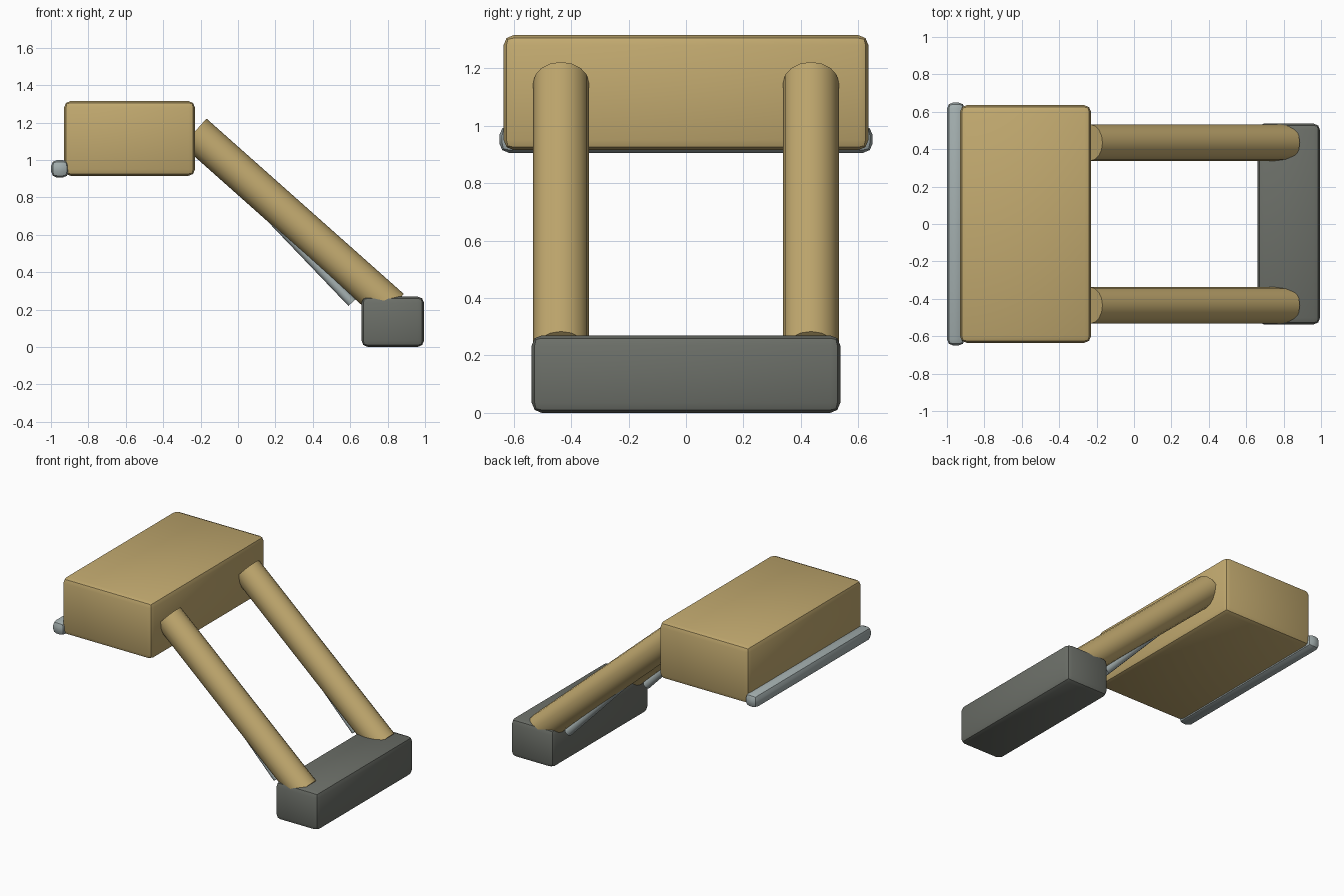
import bpy
import math
from mathutils import Vector

cube = bpy.data.objects.get("Cube")
if cube:
    bpy.data.objects.remove(cube, do_unlink=True)


def material(name, color):
    mat = bpy.data.materials.new(name)
    mat.use_nodes = True
    mat.diffuse_color = (*color, 1)
    mat.node_tree.nodes["Principled BSDF"].inputs["Base Color"].default_value = (*color, 1)
    return mat


TAN = material("tan", (0.54, 0.40, 0.16))
DARK = material("dark_grey", (0.15, 0.16, 0.14))
STEEL = material("pale_steel", (0.37, 0.43, 0.43))


def finish(obj, name, mat):
    obj.name = name
    obj.data.materials.append(mat)
    bpy.ops.object.shade_smooth_by_angle(angle=math.radians(40))
    return obj


def rounded_box(name, low, high, bevel, mat):
    low, high = Vector(low), Vector(high)
    bpy.ops.mesh.primitive_cube_add(size=1, location=(low + high) / 2)
    obj = bpy.context.object
    obj.scale = high - low
    bpy.ops.object.transform_apply(location=False, rotation=False, scale=True)
    mod = obj.modifiers.new("rounded_edges", "BEVEL")
    mod.width = bevel
    mod.segments = 2
    bpy.ops.object.modifier_apply(modifier=mod.name)
    return finish(obj, name, mat)


def rod(name, start, end, radius, sides, mat):
    start, end = Vector(start), Vector(end)
    axis = end - start
    bpy.ops.mesh.primitive_cylinder_add(
        vertices=sides, radius=radius, depth=axis.length, location=(start + end) / 2,
        rotation=axis.to_track_quat("Z", "Y").to_euler())
    return finish(bpy.context.object, name, mat)


# Raised block, trim bar along its outer lower edge, and foot block
rounded_box("upper_block", (-0.93, -0.635, 0.915), (-0.23, 0.635, 1.315), 0.035, TAN)
rounded_box("edge_bar", (-1.0, -0.65, 0.905), (-0.905, 0.65, 1.0), 0.034, STEEL)
rounded_box("foot_block", (0.66, -0.537, 0.0), (0.995, 0.537, 0.27), 0.035, DARK)

# Sloping arms with a thin brace under each
for side, y in (("left", 0.435), ("right", -0.435)):
    rod(side + "_arm", (-0.233, y, 1.149), (0.822, y, 0.211), 0.097, 16, TAN)
    rod(side + "_brace", (0.02, y, 0.855), (0.61, y, 0.238), 0.027, 12, STEEL)
